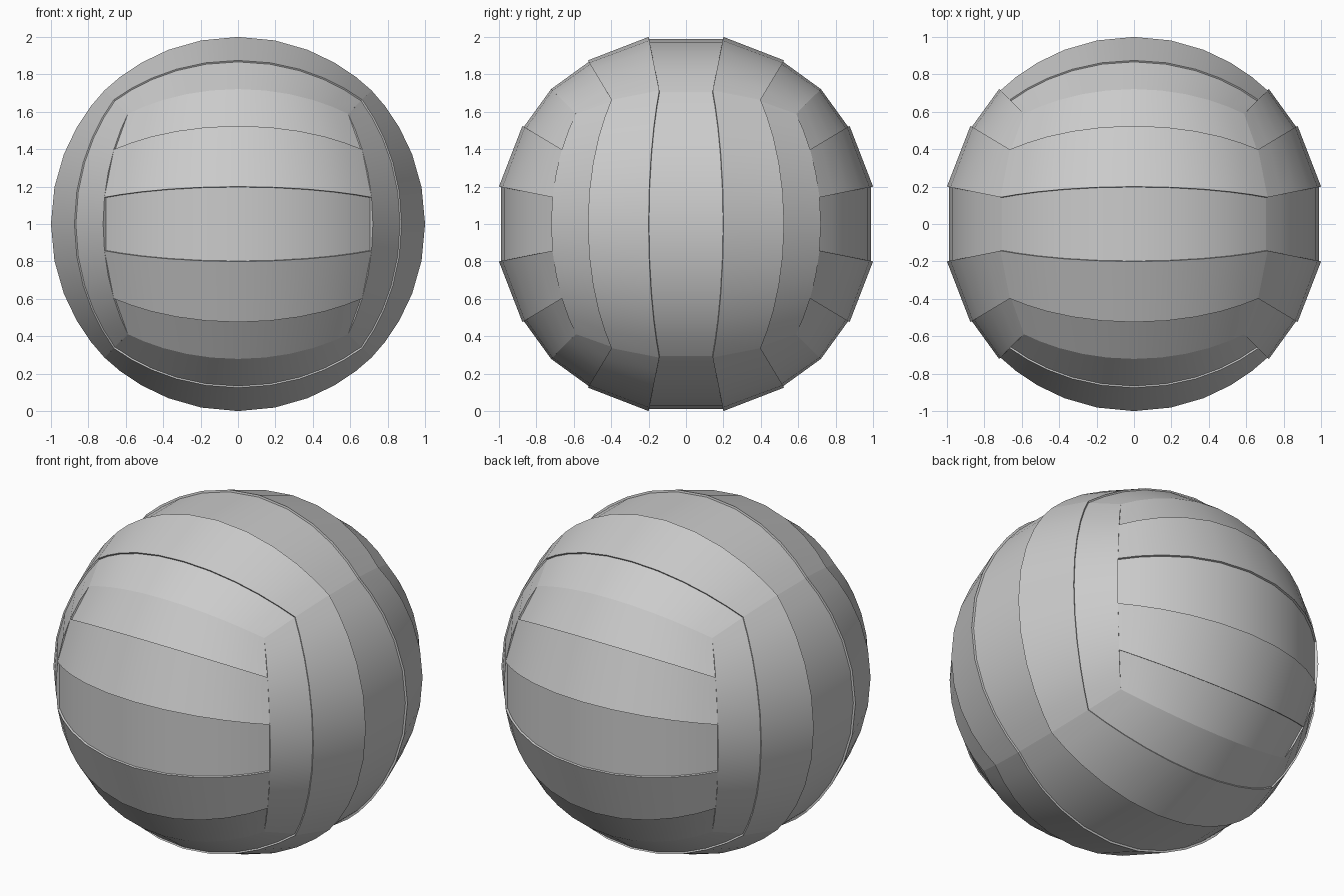
import bpy, math
from mathutils import Vector

if "Cube" in bpy.data.objects:
    bpy.data.objects.remove(bpy.data.objects["Cube"])

R = 1.02          # ball radius at panel ridges
LOW = 0.988       # recessed strips
SKIRT = 0.965     # hidden turned-in border
ROWS = 10         # segments along each strip

# cross-section over one panel group: (position across, radius factor)
half = [(0.2, LOW), (0.2, 1), (0.6, 1), (0.6, 0.991), (1, 1), (1, SKIRT)]
section = [(-a, k) for a, k in reversed(half)] + half
# positions along the strip, with a turned-in border at both ends
steps = [(-1, SKIRT)] + [(-1 + 2 * i / ROWS, 1) for i in range(ROWS + 1)] + [(1, SKIRT)]


def panel_group(name, normal, along):
    """Five stepped strips covering one sixth of the ball."""
    n, s = Vector(normal), Vector(along)
    t = n.cross(s)
    verts = []
    for a, end in steps:
        for b, k in section:
            p = (n + s * a + t * b).normalized() * R * min(k, end)
            verts.append(p + Vector((0, 0, 1)))
    w = len(section)
    faces = [(i * w + j, (i + 1) * w + j, (i + 1) * w + j + 1, i * w + j + 1)
             for i in range(len(steps) - 1) for j in range(w - 1)]
    mesh = bpy.data.meshes.new(name)
    mesh.from_pydata(verts, [], faces)
    mesh.update()
    ob = bpy.data.objects.new(name, mesh)
    bpy.context.collection.objects.link(ob)
    # smooth along the strips, sharp at the seams
    bpy.ops.object.select_all(action='DESELECT')
    ob.select_set(True)
    bpy.context.view_layer.objects.active = ob
    bpy.ops.object.shade_smooth_by_angle(angle=math.radians(30))


X, Z = (1, 0, 0), (0, 0, 1)
# front, back, top and bottom strips run along x; side strips run upright
panel_group("front_panels", (0, -1, 0), X)
panel_group("back_panels", (0, 1, 0), X)
panel_group("top_panels", (0, 0, 1), X)
panel_group("bottom_panels", (0, 0, -1), X)
panel_group("right_panels", (1, 0, 0), Z)
panel_group("left_panels", (-1, 0, 0), Z)
